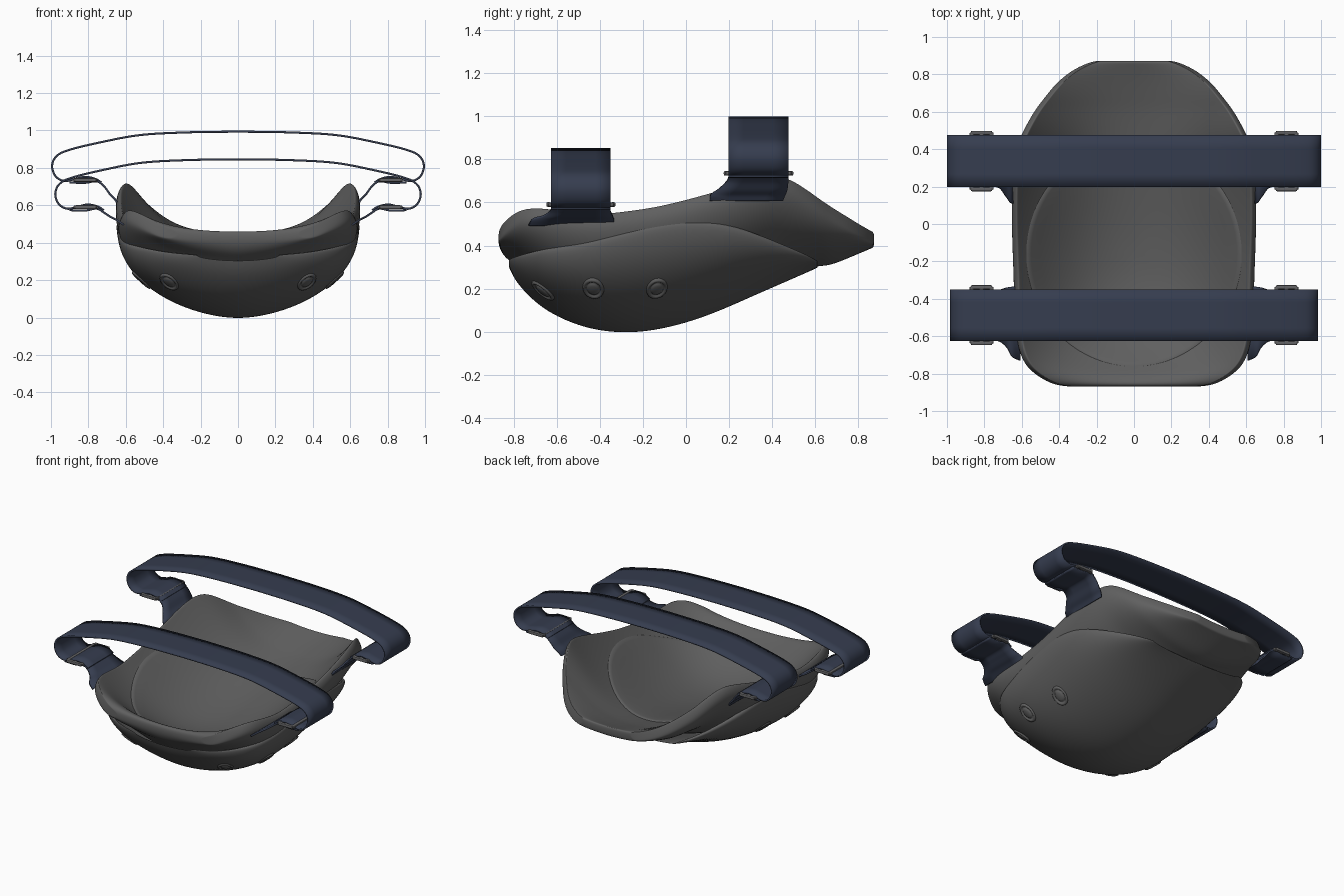
import bpy, bmesh, math
from mathutils import Vector, Matrix
from mathutils.bvhtree import BVHTree

if "Cube" in bpy.data.objects:
    bpy.data.objects.remove(bpy.data.objects["Cube"])


def material(name, rgb):
    m = bpy.data.materials.new(name)
    m.diffuse_color = (*rgb, 1)
    m.use_nodes = True
    m.node_tree.nodes["Principled BSDF"].inputs["Base Color"].default_value = m.diffuse_color
    return m


GREY = material("charcoal grey", (0.115, 0.115, 0.115))
STEEL = material("buckle grey", (0.12, 0.12, 0.125))
NAVY = material("navy webbing", (0.036, 0.046, 0.078))


def finish(bm, name, mat, smooth=True):
    bmesh.ops.recalc_face_normals(bm, faces=bm.faces)
    me = bpy.data.meshes.new(name)
    bm.to_mesh(me)
    bm.free()
    ob = bpy.data.objects.new(name, me)
    bpy.context.collection.objects.link(ob)
    me.materials.append(mat)
    for p in me.polygons:
        p.use_smooth = smooth
    return ob


def loft(name, rings, mat):
    """Skin closed rings, cap both ends, smooth with subdivision."""
    bm = bmesh.new()
    vs = [[bm.verts.new(p) for p in r] for r in rings]
    n = len(vs[0])
    for a, b in zip(vs, vs[1:]):
        for i in range(n):
            bm.faces.new((a[i], a[(i + 1) % n], b[(i + 1) % n], b[i]))
    for r in (vs[0], vs[-1]):          # strip caps between the two arcs
        h = n // 2
        for i in range(h - 1):
            bm.faces.new((r[i], r[i + 1], r[n - 2 - i], r[n - 1 - i]))
    ob = finish(bm, name, mat)
    ob.modifiers.new("smooth", 'SUBSURF').levels = 2
    ob.modifiers["smooth"].render_levels = 2
    return ob


def catmull(pts, steps=6):
    pts = [Vector(p) for p in pts]
    ext = [2 * pts[0] - pts[1]] + pts + [2 * pts[-1] - pts[-2]]
    out = []
    for i in range(1, len(ext) - 2):
        a, b, c, d = ext[i - 1:i + 3]
        for k in range(steps):
            t = k / steps
            out.append(0.5 * (2 * b + (c - a) * t + (2 * a - 5 * b + 4 * c - d) * t * t
                              + (3 * b - a - 3 * c + d) * t ** 3))
    return out + [pts[-1]]


def ribbon(name, path, mirror=False):
    """Webbing from (x, z, y_min, y_max) points."""
    bm = bmesh.new()
    rows = []
    for x, z, y0, y1 in path:
        rows.append([bm.verts.new((x, y0 + (y1 - y0) * k / 4, z)) for k in range(5)])
    for a, b in zip(rows, rows[1:]):
        for k in range(4):
            bm.faces.new((a[k], a[k + 1], b[k + 1], b[k]))
    ob = finish(bm, name, NAVY)
    s = ob.modifiers.new("thickness", 'SOLIDIFY')
    s.thickness, s.offset = 0.011, 0
    if mirror:
        ob.modifiers.new("mirror", 'MIRROR')
    return ob


ARC = [math.radians(-90 + 180 * i / 18) for i in range(19)]


def spow(v, p):
    return math.copysign(abs(v) ** p, v)


# Padded liner: y, half width, rim z, inner floor z, underside z
PAD = [(-.87, .34, .455, .44, .41), (-.862, .42, .485, .46, .38), (-.84, .475, .515, .46, .345),
       (-.80, .54, .55, .435, .315), (-.75, .59, .575, .38, .27), (-.68, .62, .58, .315, .20),
       (-.6, .635, .57, .265, .13), (-.5, .643, .555, .23, .09), (-.4, .647, .55, .212, .06),
       (-.28, .65, .565, .208, .05), (-.15, .655, .582, .218, .06), (0, .66, .618, .24, .09),
       (.15, .66, .66, .27, .14), (.3, .655, .707, .302, .195), (.42, .632, .732, .328, .25),
       (.5, .597, .71, .345, .28), (.61, .535, .628, .37, .305), (.665, .49, .588, .387, .305),
       (.75, .425, .535, .413, .34), (.82, .34, .49, .437, .37), (.862, .25, .466, .452, .388),
       (.873, .2, .46, .453, .392)]
rings = []
for y, w, rim, floor, under in PAD:
    wi, zo = w - .03, max(rim - .05, under + .01)
    p = 1.15 if y > .45 else 1.35
    inner = [(wi * math.sin(t), y, floor + (rim - floor) * abs(math.sin(t)) ** 2.2) for t in ARC]
    outer = [(w * spow(math.sin(t), p), y, zo - (zo - under) * math.cos(t)) for t in reversed(ARC)]
    rings.append(inner + outer)
pad = loft("padded_liner", rings, GREY)

# Hard outer cap: y, half width, edge z, bottom z
CAP = [(-.823, .22, .335, .305), (-.80, .36, .345, .25), (-.75, .465, .362, .185), (-.68, .55, .38, .12),
       (-.6, .60, .395, .07), (-.5, .625, .41, .028), (-.4, .642, .435, .003), (-.28, .65, .468, -.008),
       (-.15, .654, .50, .003), (0, .657, .522, .038), (.15, .648, .512, .092), (.3, .605, .468, .16),
       (.45, .52, .405, .226), (.55, .44, .362, .27), (.612, .36, .33, .298)]
rings = []
for y, w, top, low in CAP:
    h = top - low
    outer = [(w * spow(math.sin(t), 1.12), y, top - h * math.cos(t)) for t in ARC]
    inner = [(w * .94 * spow(math.sin(t), 1.12), y, top - h * .9 * math.cos(t)) for t in reversed(ARC)]
    rings.append(outer + inner)
cap = loft("hard_knee_cap", rings, GREY)

bpy.context.view_layer.update()
dg = bpy.context.evaluated_depsgraph_get()
pad_tree, cap_tree = BVHTree.FromObject(pad, dg), BVHTree.FromObject(cap, dg)

# Oval cushion laid onto the inside of the liner
bm = bmesh.new()
SEG, prev = 64, None
for r, lift in ((.0, .014), (.15, .014), (.3, .014), (.45, .014), (.6, .014), (.75, .014),
                (.88, .012), (.96, .009), (.985, .006), (1, -.006)):
    ring = []
    for i in range(SEG if r else 1):
        a = 2 * math.pi * i / SEG
        x, y = .58 * r * math.cos(a), -.16 + .605 * r * math.sin(a)
        loc, nor, _, _ = pad_tree.ray_cast(Vector((x, y, 2)), Vector((0, 0, -1)))
        ring.append(bm.verts.new(loc + nor * lift))
    if prev:
        for i in range(SEG):
            j = (i + 1) % SEG
            if len(prev) == 1:
                bm.faces.new((prev[0], ring[i], ring[j]))
            else:
                bm.faces.new((prev[i], ring[i], ring[j], prev[j]))
    prev = ring
finish(bm, "inner_cushion", GREY)

# Oval rivets on the cap: a raised ring around a low domed centre
for side in (-1, 1):
    for n, (y, z) in enumerate(((-.665, .19), (-.43, .2), (-.135, .2))):
        loc, nor, _, _ = cap_tree.ray_cast(Vector((2 * side, y, z)), Vector((-side, 0, 0)))
        if nor.x * side < 0:
            nor = -nor
        place = Matrix.Translation(loc) @ nor.to_track_quat('Z', 'Y').to_matrix().to_4x4()
        bm = bmesh.new()
        prof = ((.018, .009), (.028, .004), (.032, -.002), (.036, .004),
                (.042, .008), (.048, .005), (.052, -.01))
        vs = [[bm.verts.new((r * math.cos(k * math.pi / 12), r * 1.35 * math.sin(k * math.pi / 12), h))
               for k in range(24)] for r, h in prof]
        bm.faces.new(vs[0])
        for a, b in zip(vs, vs[1:]):
            for k in range(24):
                bm.faces.new((a[k], a[(k + 1) % 24], b[(k + 1) % 24], b[k]))
        bm.transform(place)
        finish(bm, f"rivet_{'left' if side < 0 else 'right'}_{n + 1}", GREY)


def buckle(name, y0, y1, z):
    """Ladder buckle: cross bars joined by two end rails."""
    bm = bmesh.new()
    ym, length = (y0 + y1) / 2, y1 - y0
    parts = [((x, ym, z), (.024, length + .03, .02)) for x in (.762, .815, .868)]
    parts += [((.815, y, z), (.115, .022, .022)) for y in (y0 - .012, y1 + .012)]
    for pos, size in parts:
        bmesh.ops.create_cube(bm, size=1, matrix=Matrix.Translation(pos) @ Matrix.Diagonal((*size, 1)))
    ob = finish(bm, name, STEEL, False)
    b = ob.modifiers.new("round", 'BEVEL')
    b.width, b.segments = .007, 2
    ob.modifiers.new("mirror", 'MIRROR')


# Straps: top arch folding back under at each side
ARCH = [(0, .994), (.27, .99), (.52, .976), (.72, .94), (.9, .897), (.97, .863), (.994, .81),
        (.975, .755), (.93, .73), (.88, .738), (.82, .752), (.765, .742), (.73, .722)]
STRAPS = (("back", .198, .475, 0, 1, .735,
           [(.90, .722, .198, .475), (.82, .72, .198, .475), (.755, .728, .198, .475), (.715, .70, .19, .475),
            (.685, .66, .15, .47), (.66, .635, .115, .46), (.645, .61, .11, .45)]),
          ("front", -.625, -.35, -.148, .983, .59,
           [(.90, .574, -.625, -.35), (.82, .572, -.625, -.35), (.755, .582, -.625, -.35),
            (.715, .56, -.63, -.35), (.68, .537, -.66, -.34), (.65, .522, -.71, -.335),
            (.61, .495, -.73, -.33)]))
for label, y0, y1, dz, sx, zb, tab in STRAPS:
    half = catmull([(x * sx, z + dz, y0, y1) for x, z in ARCH])
    left = [(-x, z, a, b) for x, z, a, b in reversed(half[1:])]
    ribbon(f"{label}_strap", left + [tuple(p) for p in half])
    ribbon(f"{label}_strap_tabs", catmull(tab), mirror=True)
    buckle(f"{label}_buckles", y0, y1, zb)
